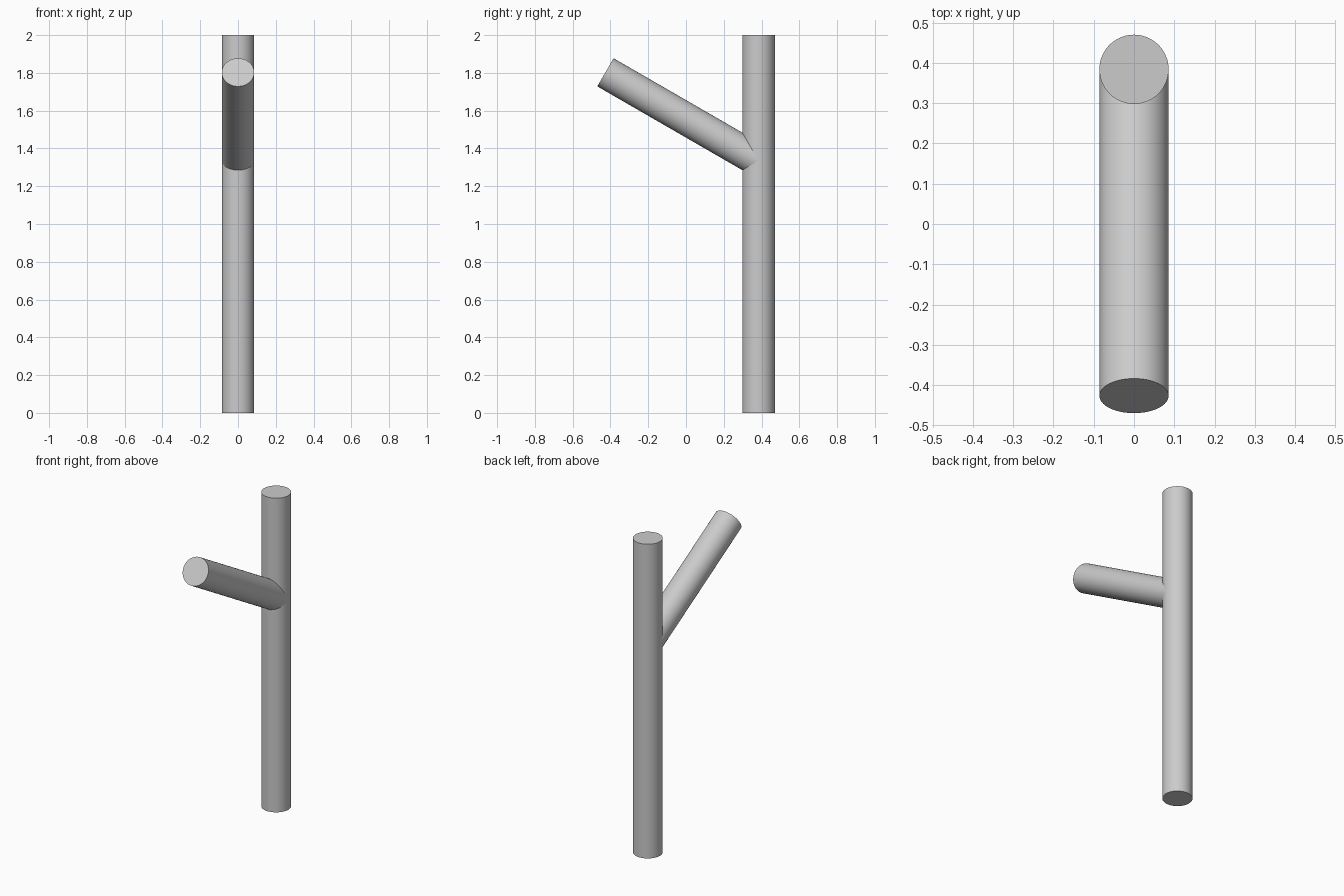
import bpy
import math
from mathutils import Vector

cube = bpy.data.objects.get("Cube")
if cube:
    bpy.data.objects.remove(cube, do_unlink=True)

# Plain grey material
grey = bpy.data.materials.new("plain grey")
grey.use_nodes = True
colour = (0.6, 0.6, 0.6, 1)
grey.diffuse_color = colour
grey.node_tree.nodes["Principled BSDF"].inputs["Base Color"].default_value = colour

RADIUS = 0.086
POST_Y = 0.384


def rod(name, start, end):
    """Round rod with flat caps between two points."""
    start, end = Vector(start), Vector(end)
    axis = end - start
    bpy.ops.mesh.primitive_cylinder_add(
        vertices=64, radius=RADIUS, depth=axis.length, location=(start + end) / 2,
        rotation=axis.to_track_quat("Z", "Y").to_euler())
    obj = bpy.context.object
    obj.name = name
    obj.data.materials.append(grey)
    bpy.ops.object.shade_smooth_by_angle(angle=math.radians(30))
    return obj


# Upright post
rod("post", (0, POST_Y, 0), (0, POST_Y, 2))

# Branch rising forward at 30 degrees from the post's axis
length = 0.936
tilt = math.radians(30)
root = Vector((0, POST_Y, 1.335))
rod("branch", root, root + length * Vector((0, -math.cos(tilt), math.sin(tilt))))
